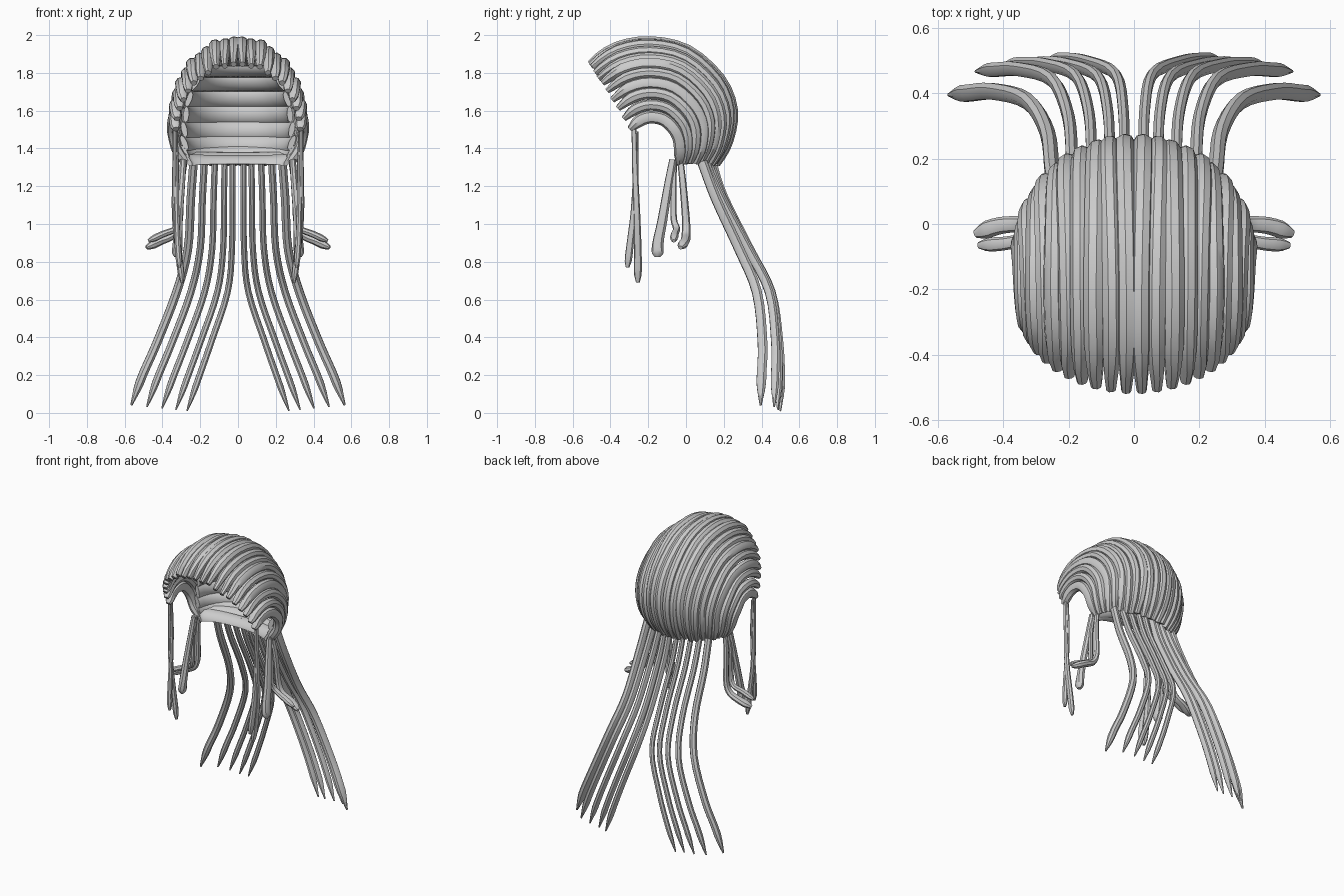
import bpy, bmesh, math, random
from mathutils import Vector

if "Cube" in bpy.data.objects:
    bpy.data.objects.remove(bpy.data.objects["Cube"])
random.seed(4)

grey = bpy.data.materials.new("hair grey")
grey.use_nodes = True
COLOUR = (0.6, 0.6, 0.6, 1)
grey.diffuse_color = COLOUR
grey.node_tree.nodes["Principled BSDF"].inputs["Base Color"].default_value = COLOUR


def spline(points, steps):
    """Smooth path through the points."""
    pts = [Vector(p) for p in points]
    pts = [2 * pts[0] - pts[1]] + pts + [2 * pts[-1] - pts[-2]]
    path = []
    for a, b, c, d in zip(pts, pts[1:], pts[2:], pts[3:]):
        for k in range(steps):
            t = k / steps
            path.append(0.5 * (2 * b + (c - a) * t + (2 * a - 5 * b + 4 * c - d) * t * t
                               + (3 * b - a - 3 * c + d) * t ** 3))
    return path + [pts[-2]]


def sweep(bm, path, out, width, thick, sides=8):
    """Flattened lock of hair; out, width and thick are functions of the point or position."""
    rings = []
    n = len(path) - 1
    for i, p in enumerate(path):
        t = i / n
        along = (path[min(i + 1, n)] - path[max(i - 1, 0)]).normalized()
        side = along.cross(out(p)).normalized()
        up = side.cross(along)
        rings.append([bm.verts.new(p + side * width(t) * math.cos(q) + up * thick(t) * math.sin(q))
                      for q in (2 * math.pi * k / sides for k in range(sides))])
    for r, s in zip(rings, rings[1:]):
        for k in range(sides):
            j = (k + 1) % sides
            bm.faces.new((r[k], r[j], s[j], s[k]))
    bm.faces.new(rings[0])
    bm.faces.new(rings[-1])


def finish(bm, name):
    """Mirror the locks to the other side and make the object."""
    copy = bmesh.ops.duplicate(bm, geom=bm.verts[:] + bm.edges[:] + bm.faces[:])["geom"]
    for v in copy:
        if isinstance(v, bmesh.types.BMVert):
            v.co.x = -v.co.x
    bmesh.ops.recalc_face_normals(bm, faces=bm.faces[:])
    mesh = bpy.data.meshes.new(name)
    bm.to_mesh(mesh)
    bm.free()
    mesh.materials.append(grey)
    obj = bpy.data.objects.new(name, mesh)
    bpy.context.collection.objects.link(obj)
    bpy.ops.object.select_all(action="DESELECT")
    obj.select_set(True)
    bpy.context.view_layer.objects.active = obj
    bpy.ops.object.shade_smooth_by_angle(angle=math.radians(40))


# Cap: locks running front to back, blended from the crown line to the temple line
CROWN = [(-.51, 1.85), (-.37, 1.94), (-.19, 1.97), (.01, 1.925),
         (.18, 1.775), (.247, 1.61), (.225, 1.45), (.16, 1.32)]
TEMPLE = [(-.28, 1.475), (-.24, 1.515), (-.19, 1.535), (-.13, 1.525),
          (-.085, 1.485), (-.06, 1.44), (-.05, 1.385), (-.05, 1.325)]
REACH = [.33, .34, .345, .345, .345, .335, .32, .28]
LOCKS = 11
CENTRE = Vector((0, -.13, 1.48))

bm = bmesh.new()
for i in range(LOCKS):
    angle = math.radians(90) * (i + .5) / LOCKS
    lift = random.uniform(-.007, .007)
    sway = random.uniform(-.006, .006)
    c, s = math.cos(angle), math.sin(angle)
    points = [(r * s + sway * math.sin(k), ty + (cy - ty) * c, tz + (cz - tz) * c + lift)
              for k, ((cy, cz), (ty, tz), r) in enumerate(zip(CROWN, TEMPLE, REACH))]
    wide = random.uniform(.029, .034)

    def swell(t, wide=wide):
        return wide * min(1, .5 + 4 * t, .6 + 4 * (1 - t))

    def outward(p, c=c, s=s):
        return Vector((s, 0, 0)) + c * (p - CENTRE).normalized()

    sweep(bm, spline(points, 3), outward, swell,
          lambda t: .029 * min(1, .6 + 8 * t, .75 + 4 * (1 - t)))
finish(bm, "cap_locks")

# Inner bands: crosswise rows lining the back of the cap and curling under at the nape
BANDS = [(1.81, .09, .2), (1.74, .15, .23), (1.66, .185, .26), (1.58, .2, .275),
         (1.5, .195, .285), (1.43, .175, .285), (1.38, .145, .285), (1.35, .09, .28),
         (1.34, .025, .27)]
FRONT = -.05
bm = bmesh.new()
for z, back, half in BANDS:
    arc = [Vector((half * math.sin(a), FRONT + (back - FRONT) * math.cos(a), z))
           for a in (math.radians(88) * k / 8 for k in range(9))]
    sweep(bm, arc, lambda p: p - Vector((0, -.1, 1.56)), lambda t: .044, lambda t: .016)
finish(bm, "inner_bands")

# Long back locks: blended from the innermost to the outermost
INNER = [(.03, .14, 1.33), (.03, .2, 1.15), (.032, .34, .87), (.055, .455, .64),
         (.14, .495, .38), (.21, .505, .18), (.27, .5, .01)]
OUTER = [(.235, .085, 1.33), (.25, .16, 1.13), (.265, .28, .87), (.325, .375, .64),
         (.43, .405, .37), (.505, .4, .2), (.565, .395, .04)]
bm = bmesh.new()
for f in (0, .2, .45, .72, 1):
    points = [Vector(a).lerp(Vector(b), f) for a, b in zip(INNER, OUTER)]
    for k, p in enumerate(points):
        p.y += .29 * f * f * (1 - f) * min(1, k / 3)
    size = .017 + .007 * f ** 3
    sweep(bm, spline(points, 4), lambda p: Vector((.35, 1, .3)),
          lambda t: size * min(1, .25 + 7 * (1 - t)),
          lambda t: (size + .004) * min(1, .2 + 7 * (1 - t)))
finish(bm, "back_locks")

# Front side locks falling from the temples, ears and nape
SIDE_LOCKS = {
    "temple_locks": [
        ([(.335, -.275, 1.5), (.335, -.27, 1.3), (.335, -.26, 1.05), (.315, -.255, .85),
          (.295, -.255, .69)], .02),
        ([(.33, -.265, 1.49), (.325, -.265, 1.3), (.325, -.275, 1.08), (.32, -.295, .9),
          (.31, -.31, .77)], .019)],
    "ear_locks": [
        ([(.29, -.07, 1.34), (.3, -.095, 1.2), (.315, -.125, 1.02), (.32, -.148, .9),
          (.325, -.15, .825)], .03)],
    "flicked_locks": [
        ([(.28, -.06, 1.34), (.3, -.065, 1.2), (.305, -.065, 1.03), (.33, -.05, .975),
          (.4, -.06, .945), (.475, -.065, .91)], .02),
        ([(.28, -.03, 1.34), (.3, -.015, 1.2), (.31, 0, 1.02), (.34, 0, .945),
          (.41, -.005, .91), (.485, -.03, .875)], .025)],
}
for name, locks in SIDE_LOCKS.items():
    bm = bmesh.new()
    for points, size in locks:
        def girth(t, size=size):
            return size * min(.65 + .5 * t, .5 + 8 * (1 - t))
        sweep(bm, spline(points, 4), lambda p: Vector((.7, -.1, .7)),
              girth, lambda t: .85 * girth(t))
    finish(bm, name)
